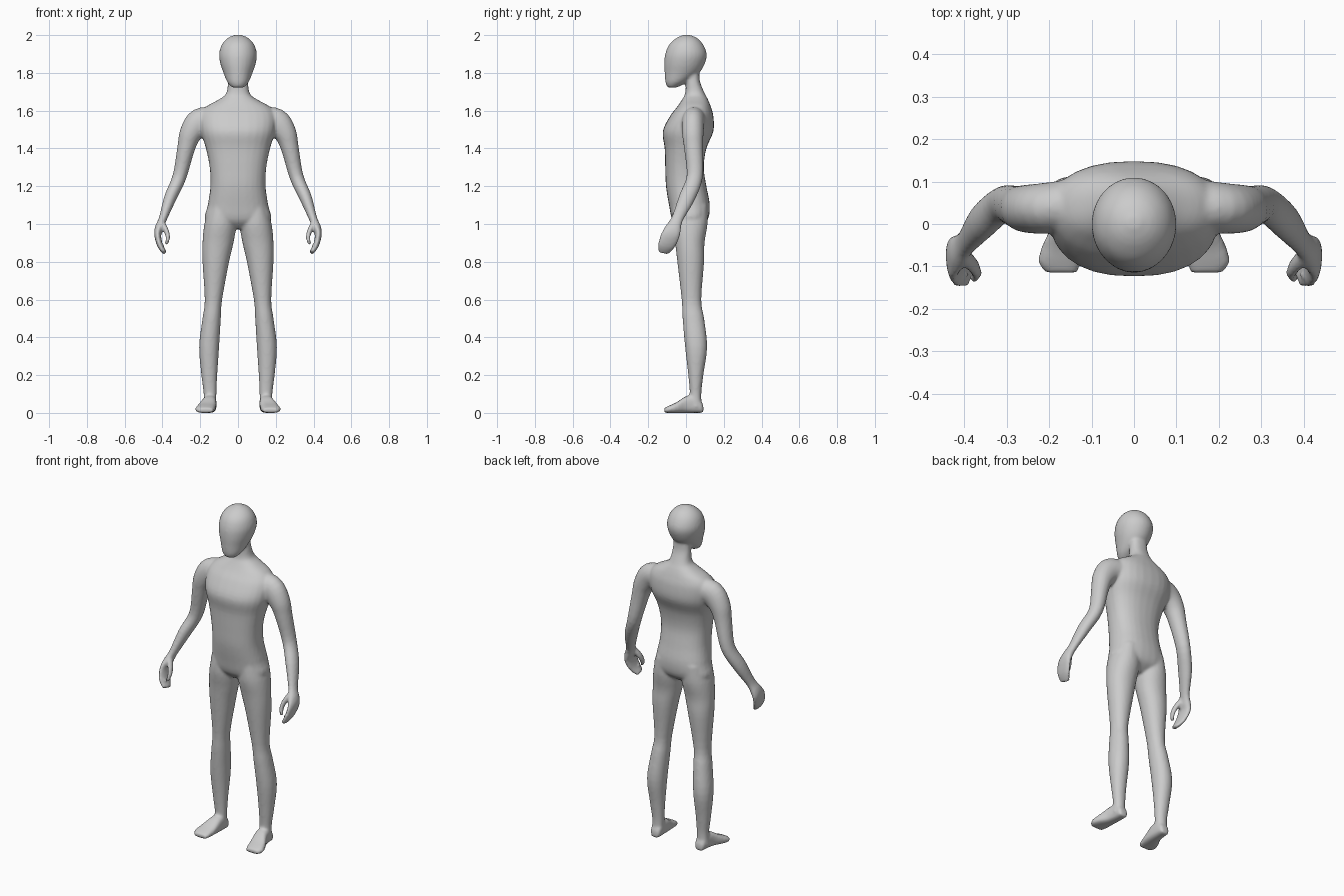
import bpy, bmesh, math
from mathutils import Vector

if "Cube" in bpy.data.objects:
    bpy.data.objects.remove(bpy.data.objects["Cube"])

parts = []


def spline(rows, steps=4):
    """Catmull-Rom resampling of rows of numbers."""
    out = []
    for i in range(len(rows) - 1):
        a, b, c, d = (rows[max(i - 1, 0)], rows[i], rows[i + 1], rows[min(i + 2, len(rows) - 1)])
        for k in range(steps):
            t = k / steps
            out.append([0.5 * (2 * q + (r - p) * t + (2 * p - 5 * q + 4 * r - s) * t * t
                               + (3 * q - p - 3 * r + s) * t ** 3)
                        for p, q, r, s in zip(a, b, c, d)])
    return out + [list(rows[-1])]


def loft(name, rows, u=None, v=None, power=2.0, side=1, n=28):
    """Closed skin over rows (x, y, z, ru, rv); without u, v the rings follow the path."""
    rows = spline(rows)
    bm = bmesh.new()
    rings = []
    for i, (x, y, z, ru, rv) in enumerate(rows):
        c = Vector((x, y, z))
        if u is None:
            t = (Vector(rows[min(i + 1, len(rows) - 1)][:3]) - Vector(rows[max(i - 1, 0)][:3])).normalized()
            av = (Vector((0, 1, 0)) - t * t.y).normalized()
            au = av.cross(t)
        else:
            au, av = Vector(u), Vector(v)
        ring = []
        for k in range(n):
            a = 2 * math.pi * k / n
            ca, sa = math.cos(a), math.sin(a)
            p = (c + au * math.copysign(abs(ca) ** (2 / power), ca) * ru
                 + av * math.copysign(abs(sa) ** (2 / power), sa) * rv)
            ring.append(bm.verts.new((p.x * side, p.y, p.z)))
        rings.append(ring)
    for r0, r1 in zip(rings, rings[1:]):
        for k in range(n):
            bm.faces.new((r0[k], r0[(k + 1) % n], r1[(k + 1) % n], r1[k]))
    bm.faces.new(rings[0])
    bm.faces.new(rings[-1])
    bmesh.ops.recalc_face_normals(bm, faces=bm.faces)
    me = bpy.data.meshes.new(name)
    bm.to_mesh(me)
    bm.free()
    ob = bpy.data.objects.new(name, me)
    bpy.context.collection.objects.link(ob)
    parts.append(ob)


def level(rows):
    """Rows (z, x0, x1, y front, y back) to horizontal ring rows."""
    return [((a + b) / 2, (f + k) / 2, z, (b - a) / 2, (k - f) / 2) for z, a, b, f, k in rows]


X, Y, Z = (1, 0, 0), (0, 1, 0), (0, 0, 1)

# torso and neck: z, half width, front, back
torso = [(.975, .07, -.03, .06), (1.02, .172, -.072, .114), (1.10, .16, -.09, .126),
         (1.20, .146, -.106, .108), (1.30, .15, -.11, .094), (1.40, .17, -.113, .108),
         (1.49, .197, -.123, .145), (1.57, .2, -.085, .145), (1.62, .17, -.047, .132),
         (1.66, .1, -.02, .116), (1.69, .063, -.005, .1), (1.75, .053, 0, .075), (1.8, .05, 0, .07)]
loft("torso", level([(z, -w, w, f, b) for z, w, f, b in torso]), X, Y, 2.35)

# head
head = [(1.722, .03, -.097, -.05), (1.75, .056, -.109, .005), (1.8, .077, -.113, .07),
        (1.85, .094, -.115, .1), (1.9, .1, -.11, .11), (1.95, .086, -.089, .091),
        (1.985, .054, -.05, .058), (2.002, .014, -.01, .016)]
loft("head", level([(z, -w, w, f, b) for z, w, f, b in head]), X, Y)

leg = [(1.1, .03, .152, -.07, .113), (1.0, .01, .178, -.074, .114), (.9, .024, .188, -.058, .098),
       (.8, .047, .188, -.046, .096), (.6, .084, .176, -.023, .081), (.5, .091, .188, -.018, .096),
       (.35, .1, .206, -.005, .112), (.2, .11, .194, .012, .092), (.1, .114, .182, .02, .081),
       (.03, .115, .185, .015, .085)]
# foot: y, inner x, outer x, instep height
foot = [(.092, .13, .165, .035), (.082, .118, .176, .06), (.05, .114, .182, .09), (0, .114, .192, .088),
        (-.05, .118, .216, .056), (-.09, .124, .226, .038), (-.115, .132, .208, .026)]
# arm and fingers: centre, thickness, width
arm = [(.12, .05, 1.56, .06, .06), (.2, .038, 1.54, .073, .06), (.25, .036, 1.48, .06, .057),
       (.275, .04, 1.4, .047, .05), (.31, .046, 1.25, .037, .043), (.358, .005, 1.14, .033, .043),
       (.397, -.045, 1.03, .022, .032), (.417, -.066, .98, .023, .042), (.425, -.082, .94, .018, .05),
       (.412, -.105, .885, .015, .046), (.388, -.12, .848, .012, .03)]
thumb = [(.405, -.07, 1.01, .015, .02), (.382, -.095, .97, .014, .019),
         (.371, -.115, .93, .012, .016), (.38, -.13, .89, .009, .011)]

for s in (1, -1):
    tag = "right" if s > 0 else "left"
    loft(tag + "_leg", level(leg), X, Y, 2.1, s)
    loft(tag + "_foot", [((a + b) / 2, y, h / 2, (b - a) / 2, h / 2) for y, a, b, h in foot], X, Z, 2.8, s)
    loft(tag + "_arm", arm, side=s)
    loft(tag + "_thumb", thumb, side=s)

# fuse all parts into one smooth skin
bpy.ops.object.select_all(action='DESELECT')
for ob in parts:
    ob.select_set(True)
bpy.context.view_layer.objects.active = parts[0]
bpy.ops.object.join()
body = bpy.context.view_layer.objects.active
body.name = "body"
rm = body.modifiers.new("fuse", 'REMESH')
rm.mode = 'VOXEL'
rm.voxel_size = 0.008
rm.use_smooth_shade = True
sm = body.modifiers.new("soften", 'SMOOTH')
sm.factor = 0.5
sm.iterations = 5
